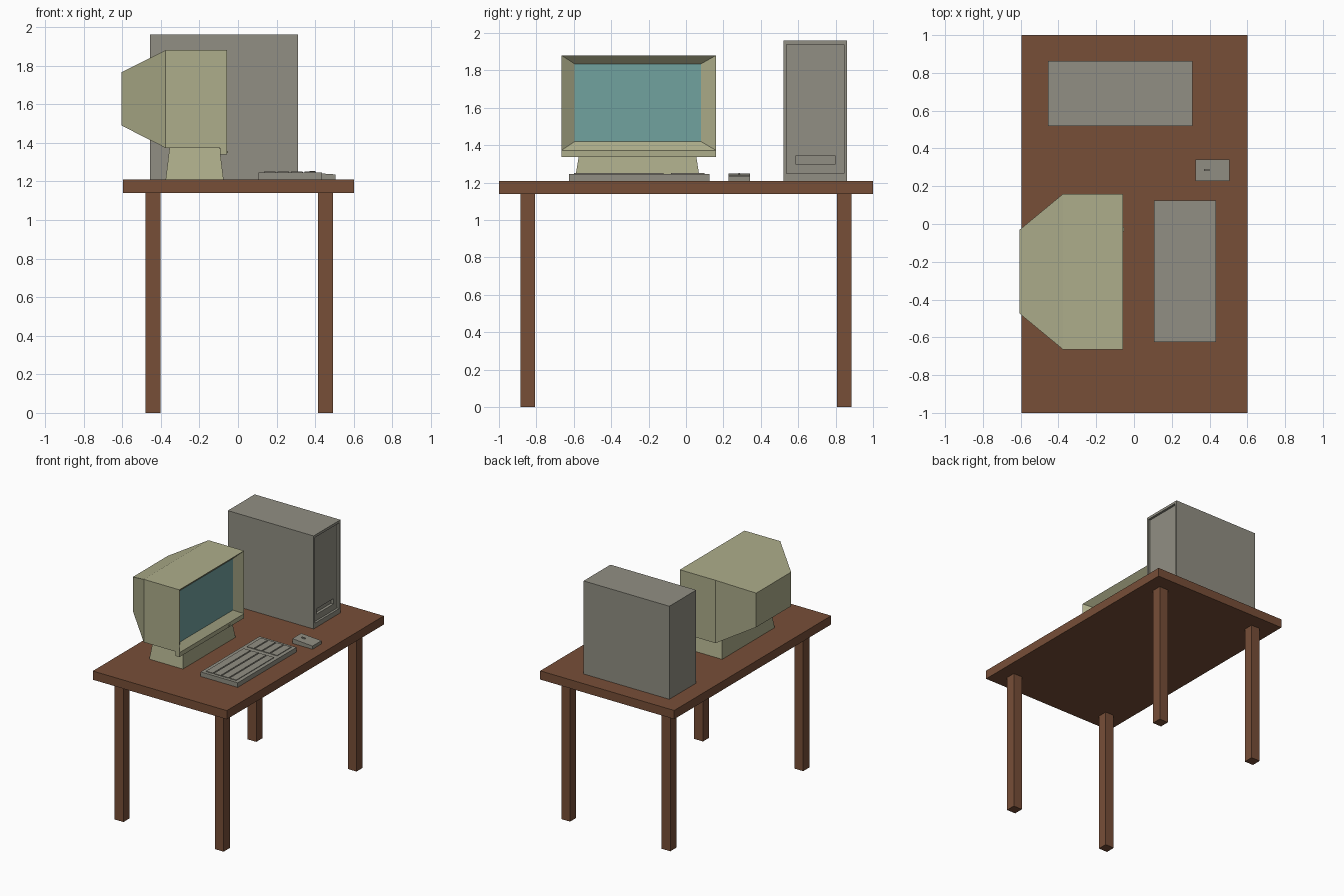
import bpy, bmesh

if "Cube" in bpy.data.objects:
    bpy.data.objects.remove(bpy.data.objects["Cube"])


def material(name, rgb):
    m = bpy.data.materials.new(name)
    m.diffuse_color = (*rgb, 1)
    m.use_nodes = True
    m.node_tree.nodes["Principled BSDF"].inputs["Base Color"].default_value = m.diffuse_color
    return m


WOOD = material("brown wood", (0.185, 0.077, 0.039))
GREY = material("warm grey plastic", (0.285, 0.275, 0.228))
CREAM = material("beige plastic", (0.42, 0.42, 0.258))
GLASS = material("teal screen", (0.165, 0.36, 0.345))


def loft(name, axis, rings, *mats):
    """Join rectangles (position, a0, a1, b0, b1) along the x or z axis."""
    bm = bmesh.new()
    loops = []
    for p, a0, a1, b0, b1 in rings:
        corners = [(a0, b0), (a1, b0), (a1, b1), (a0, b1)]
        loops.append([bm.verts.new((p, a, b) if axis == "x" else (a, b, p))
                      for a, b in corners])
    bm.faces.new(loops[0])
    for lo, hi in zip(loops, loops[1:]):
        for i in range(4):
            j = (i + 1) % 4
            bm.faces.new((lo[i], lo[j], hi[j], hi[i]))
    cap = bm.faces.new(loops[-1])
    if len(mats) > 1:
        cap.material_index = 1
    bmesh.ops.recalc_face_normals(bm, faces=bm.faces)
    me = bpy.data.meshes.new(name)
    bm.to_mesh(me)
    bm.free()
    for m in mats:
        me.materials.append(m)
    ob = bpy.data.objects.new(name, me)
    bpy.context.collection.objects.link(ob)
    return ob


def box(name, x0, x1, y0, y1, z0, z1, mat):
    return loft(name, "z", [(z0, x0, x1, y0, y1), (z1, x0, x1, y0, y1)], mat)


# Table
box("table_top", -0.595, 0.6, -1, 1, 1.14, 1.21, WOOD)
for nx, x in (("left", -0.48), ("right", 0.414)):
    for ny, y in (("front", -0.885), ("back", 0.807)):
        box(f"{ny}_{nx}_leg", x, x + 0.078, y, y + 0.078, 0, 1.14, WOOD)

# Computer tower with a recessed front panel and a disk slot cut into it
tower = loft("tower_case", "x", [
    (-0.455, 0.52, 0.862, 1.21, 1.96),
    (0.31, 0.52, 0.862, 1.21, 1.96),
    (0.31, 0.536, 0.846, 1.25, 1.94),
    (0.292, 0.536, 0.846, 1.25, 1.94)], GREY)
cutter = box("slot_cutter", 0.27, 0.35, 0.585, 0.8, 1.3, 1.343, GREY)
cutter.hide_render = True
cutter.hide_viewport = True
cut = tower.modifiers.new("disk slot", "BOOLEAN")
cut.operation = "DIFFERENCE"
cut.solver = "EXACT"
cut.object = cutter

# Monitor: tapered back, straight shell, sloping bezel, screen as the end cap
loft("monitor_shell", "x", [
    (-0.605, -0.475, -0.03, 1.49, 1.765),
    (-0.375, -0.665, 0.16, 1.373, 1.88),
    (-0.057, -0.665, 0.16, 1.373, 1.88),
    (-0.102, -0.595, 0.08, 1.42, 1.835)], CREAM, GLASS)
box("monitor_chin", -0.092, -0.057, -0.665, 0.16, 1.338, 1.373, CREAM)
box("power_button", -0.057, -0.052, -0.04, -0.015, 1.347, 1.357, CREAM)
loft("monitor_stand", "z", [
    (1.21, -0.375, -0.075, -0.595, 0.075),
    (1.373, -0.355, -0.095, -0.568, 0.05)], CREAM)

# Keyboard with shallow key rows
box("keyboard_base", 0.105, 0.435, -0.625, 0.125, 1.21, 1.247, GREY)
for r in range(4):
    x = 0.135 + r * 0.07
    box(f"main_key_row_{r + 1}", x, x + 0.06, -0.6, -0.12, 1.247, 1.252, GREY)
    box(f"number_key_row_{r + 1}", x, x + 0.06, -0.08, 0.1, 1.247, 1.252, GREY)

# Mouse, lower at its right end, with a small wheel
loft("mouse_body", "x", [
    (0.325, 0.228, 0.342, 1.21, 1.248),
    (0.505, 0.228, 0.342, 1.21, 1.236)], GREY)
box("mouse_wheel", 0.37, 0.4, 0.28, 0.29, 1.24, 1.253, GREY)
